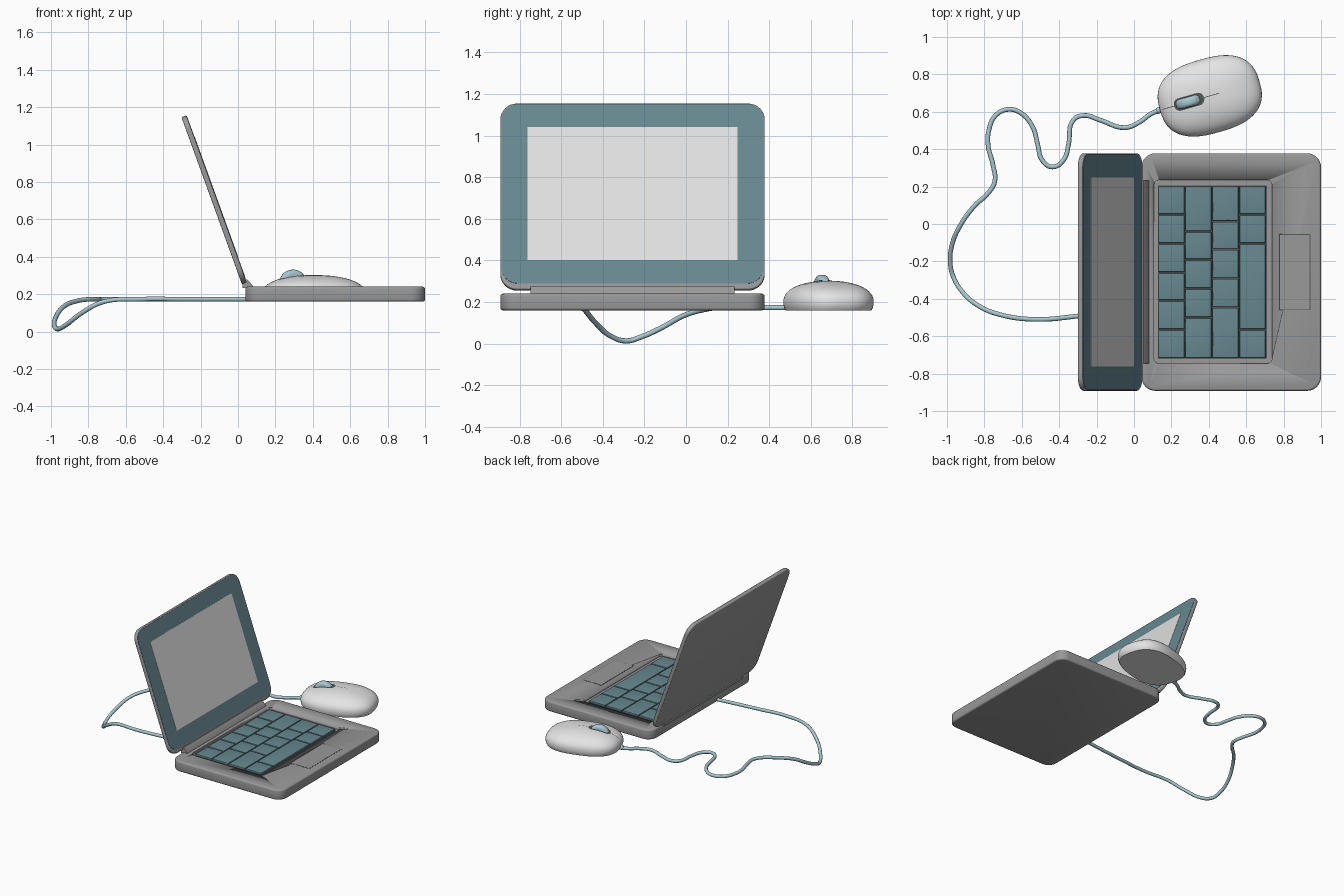
import bpy, bmesh, math
from mathutils import Matrix, Vector

if "Cube" in bpy.data.objects:
    bpy.data.objects.remove(bpy.data.objects["Cube"])


def material(name, rgb):
    m = bpy.data.materials.new(name)
    m.diffuse_color = (*rgb, 1)
    m.use_nodes = True
    m.node_tree.nodes["Principled BSDF"].inputs["Base Color"].default_value = m.diffuse_color
    return m


GREY = material("case grey", (0.32, 0.32, 0.32))
DARK = material("seam dark grey", (0.09, 0.1, 0.1))
TEAL = material("muted teal", (0.135, 0.245, 0.28))
SCREEN = material("screen white", (0.75, 0.75, 0.75))
WHITE = material("mouse white", (0.78, 0.78, 0.78))
BLUE = material("pale blue", (0.40, 0.58, 0.64))


def finish(name, bm, mat, matrix=None, smooth=True):
    bmesh.ops.recalc_face_normals(bm, faces=bm.faces)
    me = bpy.data.meshes.new(name)
    bm.to_mesh(me)
    bm.free()
    if matrix:
        me.transform(matrix)
    me.materials.append(mat)
    ob = bpy.data.objects.new(name, me)
    bpy.context.collection.objects.link(ob)
    if smooth:
        bpy.ops.object.select_all(action='DESELECT')
        ob.select_set(True)
        bpy.context.view_layer.objects.active = ob
        bpy.ops.object.shade_smooth_by_angle(angle=math.radians(35))
    return ob


def plate(name, x0, x1, y0, y1, z0, z1, mat, r=0.0, bevel=0.0, matrix=None):
    """Rounded rectangle slab with optional rounded rims."""
    bm = bmesh.new()
    pts = []
    n = 8 if r else 0
    for k, (cx, cy) in enumerate([(x1 - r, y1 - r), (x0 + r, y1 - r), (x0 + r, y0 + r), (x1 - r, y0 + r)]):
        for i in range(n + 1):
            a = math.pi / 2 * (k + (i / n if n else 0))
            pts.append((cx + r * math.cos(a), cy + r * math.sin(a), z0))
    face = bm.faces.new([bm.verts.new(p) for p in pts])
    out = bmesh.ops.extrude_face_region(bm, geom=[face])
    bmesh.ops.translate(bm, vec=(0, 0, z1 - z0), verts=[g for g in out["geom"] if isinstance(g, bmesh.types.BMVert)])
    if bevel:
        rims = [e for e in bm.edges if abs(e.verts[0].co.z - e.verts[1].co.z) < 1e-6]
        bmesh.ops.bevel(bm, geom=rims, offset=bevel, segments=3, profile=0.5, affect='EDGES')
    return finish(name, bm, mat, matrix)


# Laptop base with a sunken keyboard well
Y0, Y1 = -0.892, 0.378
YC = (Y0 + Y1) / 2
base = plate("laptop_base", 0.04, 1.0, Y0, Y1, 0.16, 0.24, GREY, 0.075, 0.012)
cutter = plate("keyboard_well_cutter", 0.107, 0.738, -0.747, 0.235, 0.222, 0.3, GREY, 0.03)
cutter.hide_render = True
mod = base.modifiers.new("well", 'BOOLEAN')
mod.operation, mod.object, mod.solver = 'DIFFERENCE', cutter, 'EXACT'
bpy.context.view_layer.objects.active = base
bpy.ops.object.modifier_apply(modifier="well")
bpy.data.objects.remove(cutter)

# Dark bed under the keys, so that gaps read as seams
plate("keyboard_bed", 0.128, 0.711, -0.72, 0.205, 0.221, 0.225, DARK)

# Keys: four staggered columns, each listed by its dividing lines
columns = [
    (0.05, -0.105, -0.26, -0.41, -0.565),
    (-0.04, -0.19, -0.345, -0.5),
    (0.015, -0.135, -0.29, -0.445),
    (0.05, -0.105, -0.565),
]
for c, cuts in enumerate(columns):
    x = 0.131 + c * 0.1445
    lines = [0.205, *cuts, -0.72]
    for k, (top, bottom) in enumerate(zip(lines, lines[1:])):
        plate(f"key_{c}_{k}", x, x + 0.138, bottom + 0.004, top - 0.004, 0.223, 0.239, TEAL, 0, 0.003)

# Trackpad with a thin seam around it
plate("trackpad_seam", 0.777, 0.943, YC - 0.203, YC + 0.203, 0.238, 0.2405, DARK)
plate("trackpad", 0.781, 0.939, YC - 0.199, YC + 0.199, 0.238, 0.2415, GREY)

# Lid: local x runs up the lid, local z points out of the screen
t = math.radians(19.9)
s, c = math.sin(t), math.cos(t)
lid = Matrix(((-s, 0, c, 0.035), (0, -1, 0, YC), (c, 0, s, 0.258), (0, 0, 0, 1)))
H = (Y1 - Y0) / 2
plate("lid", 0, 0.95, -H, H, -0.015, 0.013, GREY, 0.08, 0.006, lid)
plate("screen_bezel", 0.028, 0.945, -H + 0.005, H - 0.005, 0.01, 0.015, TEAL, 0.08, 0, lid)
plate("screen", 0.148, 0.827, -0.505, 0.505, 0.012, 0.0165, SCREEN, 0, 0, lid)

# Hinge: wedge bar between base and lid
bm = bmesh.new()
f = bm.faces.new([bm.verts.new((x, YC - 0.49, z)) for x, z in
                  [(0.025, 0.232), (0.083, 0.232), (0.08, 0.245), (0.05, 0.278), (0.025, 0.278)]])
out = bmesh.ops.extrude_face_region(bm, geom=[f])
bmesh.ops.translate(bm, vec=(0, 0.98, 0), verts=[g for g in out["geom"] if isinstance(g, bmesh.types.BMVert)])
finish("hinge", bm, GREY)

# Mouse: superellipse outline swept up a domed profile
A, B, P, E = 0.277, 0.2, 2.6, 2.2
mouse = Matrix.Translation((0.405, 0.685, 0)) @ Matrix.Rotation(math.radians(16), 4, 'Z')


def power(v, e):
    return math.copysign(abs(v) ** e, v)


def dome(u, v):
    d = min(1, ((abs(u) / A) ** P + (abs(v) / B) ** P) ** (1 / P))
    return 0.2 + 0.102 * (1 - d ** E) ** (1 / E)


rings = [(0.95, 0.16), (0.98, 0.172), (0.995, 0.186)]
for i in range(13):
    a = math.pi / 2 * i / 13
    rings.append((math.cos(a) ** (2 / E), 0.2 + 0.102 * math.sin(a) ** (2 / E)))
bm = bmesh.new()
N = 64
loops = []
for k, z in rings:
    loops.append([bm.verts.new((k * A * power(math.cos(2 * math.pi * i / N), 2 / P),
                                k * B * power(math.sin(2 * math.pi * i / N), 2 / P), z)) for i in range(N)])
for lo, hi in zip(loops, loops[1:]):
    for i in range(N):
        bm.faces.new((lo[i], lo[(i + 1) % N], hi[(i + 1) % N], hi[i]))
bm.faces.new(loops[0][::-1])
tip = bm.verts.new((0, 0, 0.302))
for i in range(N):
    bm.faces.new((loops[-1][i], loops[-1][(i + 1) % N], tip))
finish("mouse_body", bm, WHITE, mouse)


def strip(name, u0, u1, w, mat, rounded):
    """Thin patch that follows the top of the mouse."""
    bm = bmesh.new()
    rows = []
    for i in range(25):
        u = u0 + (u1 - u0) * i / 24
        d = min(u - u0, u1 - u)
        h = math.sqrt(max(w * w - max(w - d, 0) ** 2, 1e-6)) if rounded else w
        rows.append([bm.verts.new((u, v, dome(u, v) + 0.002)) for v in (-h, 0, h)])
    for p, q in zip(rows, rows[1:]):
        for j in (0, 1):
            bm.faces.new((p[j], q[j], q[j + 1], p[j + 1]))
    finish(name, bm, mat, mouse)


strip("button_seam", -0.262, 0.055, 0.002, DARK, False)
strip("wheel_slot", -0.2, -0.03, 0.034, DARK, True)

# Scroll wheel: rounded disc on its side
bm = bmesh.new()
bmesh.ops.create_cone(bm, cap_ends=True, segments=40, radius1=0.076, radius2=0.076, depth=0.054)
rims = [e for e in bm.edges if abs(e.verts[0].co.z - e.verts[1].co.z) < 1e-6]
bmesh.ops.bevel(bm, geom=rims, offset=0.02, segments=4, profile=0.5, affect='EDGES')
finish("scroll_wheel", bm, BLUE,
       mouse @ Matrix.Translation((-0.115, 0, 0.255)) @ Matrix.Rotation(math.pi / 2, 4, 'X'))

# Cable sleeve where the cable meets the mouse
bm = bmesh.new()
bmesh.ops.create_cone(bm, cap_ends=True, segments=20, radius1=0.017, radius2=0.017, depth=0.04)
finish("cable_sleeve", bm, BLUE,
       mouse @ Matrix.Translation((-0.275, 0, 0.177)) @ Matrix.Rotation(math.pi / 2, 4, 'Y'))

# Cable: flat wiggle, then a sagging loop back to the laptop
Z = 0.173
flat = [(0.18, 0.622), (0.14, 0.61), (0.085, 0.585), (0.03, 0.545), (-0.05, 0.515), (-0.18, 0.555), (-0.27, 0.58),
        (-0.325, 0.555), (-0.35, 0.425), (-0.375, 0.345), (-0.435, 0.305), (-0.49, 0.34), (-0.515, 0.425),
        (-0.54, 0.515), (-0.6, 0.59), (-0.67, 0.613), (-0.74, 0.58), (-0.775, 0.505), (-0.78, 0.42),
        (-0.755, 0.32), (-0.745, 0.225), (-0.785, 0.16)]
sag = [(-0.85, 0.1, 0.166), (-0.93, -0.01, 0.135), (-0.975, -0.12, 0.075), (-0.982, -0.216, 0.032),
       (-0.965, -0.285, 0.013), (-0.92, -0.36, 0.035), (-0.835, -0.435, 0.1), (-0.715, -0.485, 0.16),
       (-0.53, -0.51, Z), (-0.28, -0.49, Z), (0.08, -0.45, Z)]
path = [(x, y, Z) for x, y in flat] + sag
cu = bpy.data.curves.new("mouse_cable", 'CURVE')
cu.dimensions = '3D'
cu.bevel_depth, cu.bevel_resolution, cu.resolution_u = 0.0125, 3, 6
cu.use_fill_caps = True
sp = cu.splines.new('BEZIER')
sp.bezier_points.add(len(path) - 1)
for bp, co in zip(sp.bezier_points, path):
    bp.co = co
    bp.handle_left_type = bp.handle_right_type = 'AUTO'
cu.materials.append(BLUE)
cable = bpy.data.objects.new("mouse_cable", cu)
bpy.context.collection.objects.link(cable)
bpy.ops.object.select_all(action='DESELECT')
cable.select_set(True)
bpy.context.view_layer.objects.active = cable
bpy.ops.object.convert(target='MESH')
